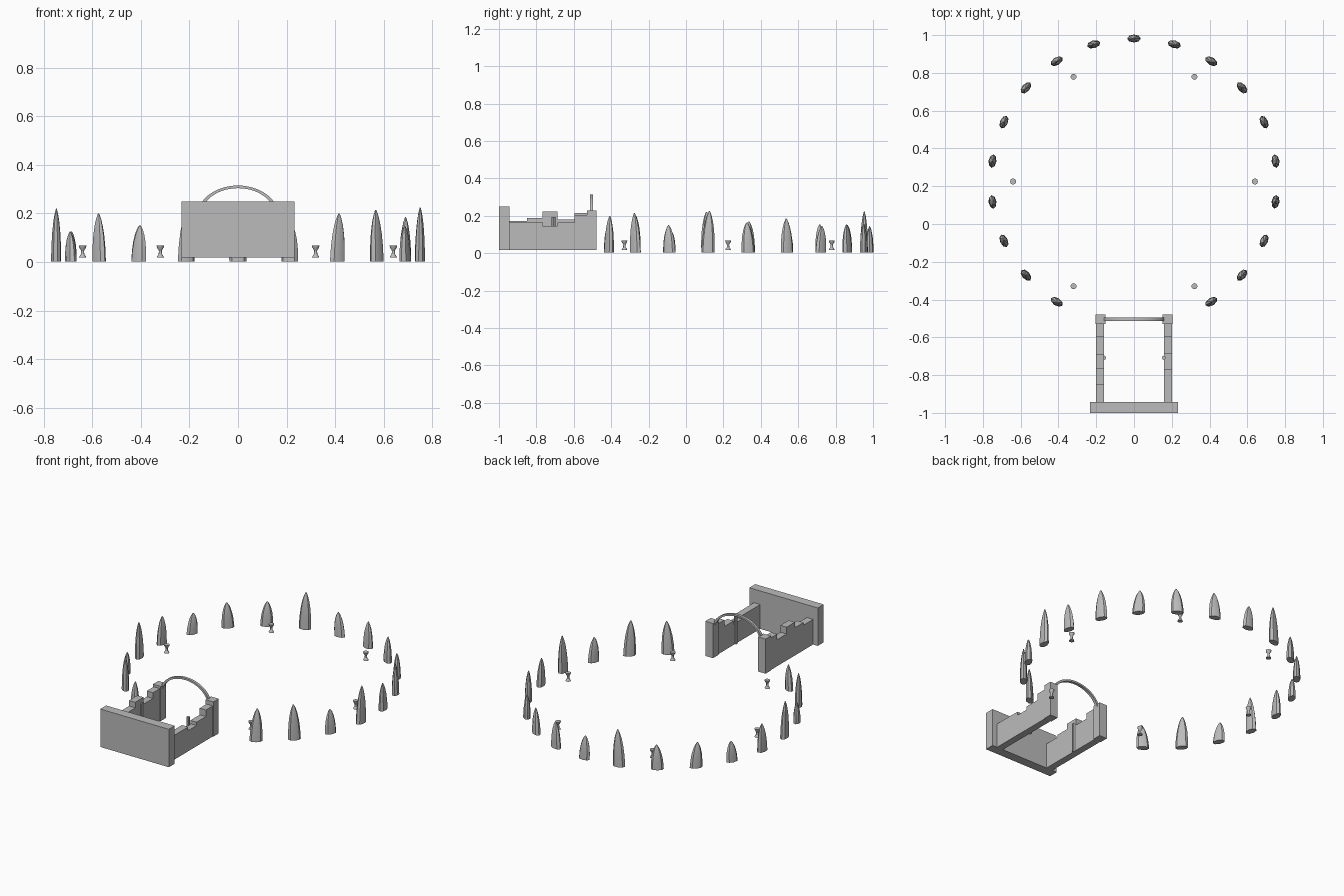
import bpy, bmesh, math

if "Cube" in bpy.data.objects:
    bpy.data.objects.remove(bpy.data.objects["Cube"])

# one weathered stone colour for everything
stone = bpy.data.materials.new("weathered grey stone")
stone.diffuse_color = (0.5, 0.5, 0.5, 1)
stone.use_nodes = True
stone.node_tree.nodes["Principled BSDF"].inputs["Base Color"].default_value = stone.diffuse_color


def finish(bm, name):
    bmesh.ops.recalc_face_normals(bm, faces=bm.faces)
    me = bpy.data.meshes.new(name)
    bm.to_mesh(me)
    bm.free()
    me.materials.append(stone)
    ob = bpy.data.objects.new(name, me)
    bpy.context.collection.objects.link(ob)
    return ob


def smooth(ob, deg):
    bpy.ops.object.select_all(action='DESELECT')
    bpy.context.view_layer.objects.active = ob
    ob.select_set(True)
    bpy.ops.object.shade_smooth_by_angle(angle=math.radians(deg))


def loft(name, rings, sides, deg=40):
    """Stack of rings (cx, z, rx, ry) with closed ends."""
    bm = bmesh.new()
    loops = []
    for cx, z, rx, ry in rings:
        loops.append([bm.verts.new((cx + rx * math.cos(2 * math.pi * i / sides),
                                    ry * math.sin(2 * math.pi * i / sides), z))
                      for i in range(sides)])
    for a, b in zip(loops, loops[1:]):
        for i in range(sides):
            j = (i + 1) % sides
            bm.faces.new((a[i], a[j], b[j], b[i]))
    bm.faces.new(loops[0])
    bm.faces.new(loops[-1])
    ob = finish(bm, name)
    smooth(ob, deg)
    return ob


def box(name, x0, x1, y0, y1, z0, z1):
    bm = bmesh.new()
    bmesh.ops.create_cube(bm, size=1)
    for v in bm.verts:
        v.co = ((x0 + x1) / 2 + v.co.x * (x1 - x0),
                (y0 + y1) / 2 + v.co.y * (y1 - y0),
                (z0 + z1) / 2 + v.co.z * (z1 - z0))
    return finish(bm, name)


def stepped_wall(name, x0, x1, steps, y0, z0):
    """Ruined wall: stepped side profile extruded across x; steps = (end y, top z)."""
    pts = [(y0, z0)]
    y = y0
    for y_end, top in steps:
        pts += [(y, top), (y_end, top)]
        y = y_end
    pts.append((y, z0))
    bm = bmesh.new()
    face = bm.faces.new([bm.verts.new((x0, py, pz)) for py, pz in pts])
    out = bmesh.ops.extrude_face_region(bm, geom=[face])
    for v in out["geom"]:
        if isinstance(v, bmesh.types.BMVert):
            v.co.x = x1
    return finish(bm, name)


CY = 0.225  # centre of the stone circle

# standing stones: 22 slots, three left open at the gate
heights = [.15, .20, .125, .22, .17, .125, .155, .15, .225, .145,
           .16, .155, .145, .185, .165, .225, .15, .215, .20]
profile = [(0, 1.0), (.3, .94), (.55, .8), (.75, .59), (.88, .38), (.96, .19), (1, .07)]
for n, h in enumerate(heights):
    a = (n - 9) * 2 * math.pi / 22
    lean = (-.008, .004, .007)[n % 3]
    rings = [(lean * t, .003 + (h - .003) * t, .036 * r, .021 * r) for t, r in profile]
    ob = loft(f"standing_stone_{n + 1}", rings, 8, 35)
    ob.location = (.757 * math.sin(a), CY + .757 * math.cos(a), 0)
    ob.rotation_euler.z = -a

# six hourglass braziers inside the ring
for n in range(6):
    a = math.radians(30 + 60 * n)
    ob = loft(f"brazier_{n + 1}",
              [(0, z, r, r) for z, r in ((.018, .015), (.024, .013), (.032, .007),
                                         (.046, .006), (.060, .014), (.068, .016))], 12, 30)
    ob.location = (.64 * math.sin(a), CY + .64 * math.cos(a), 0)

# gatehouse: end wall, two ruined side walls, gate posts
Z0 = .018
box("end_wall", -.232, .232, -1, -.943, Z0, .25)
stepped_wall("left_side_wall", -.2, -.158,
             [(-.85, .172), (-.767, .188), (-.687, .222), (-.596, .18), (-.525, .215)], -.945, Z0)
stepped_wall("right_side_wall", .158, .2,
             [(-.767, .167), (-.687, .145), (-.596, .165), (-.525, .205)], -.945, Z0)
for s, side in ((-1, "left"), (1, "right")):
    x = sorted((s * .152, s * .204))
    box(f"{side}_gate_post", x[0], x[1], -.53, -.478, Z0, .23)
    # slim inner column beside the wall gap
    col = loft(f"{side}_inner_column", [(0, Z0, .01, .011), (0, .195, .01, .011)], 8, 30)
    col.location = (s * .158, -.708, 0)

# arch over the gate, square section swept along a half ellipse
bm = bmesh.new()
N = 28
loops = []
for i in range(N + 1):
    t = math.pi * i / N
    c, s = math.cos(t), math.sin(t)
    loops.append([bm.verts.new((d[0] * c, d[2], .19 + d[1] * s))
                  for d in ((.153, .114, -.513), (.167, .125, -.513),
                            (.167, .125, -.496), (.153, .114, -.496))])
for a, b in zip(loops, loops[1:]):
    for i in range(4):
        j = (i + 1) % 4
        bm.faces.new((a[i], a[j], b[j], b[i]))
bm.faces.new(loops[0])
bm.faces.new(loops[-1])
smooth(finish(bm, "gate_arch"), 30)
